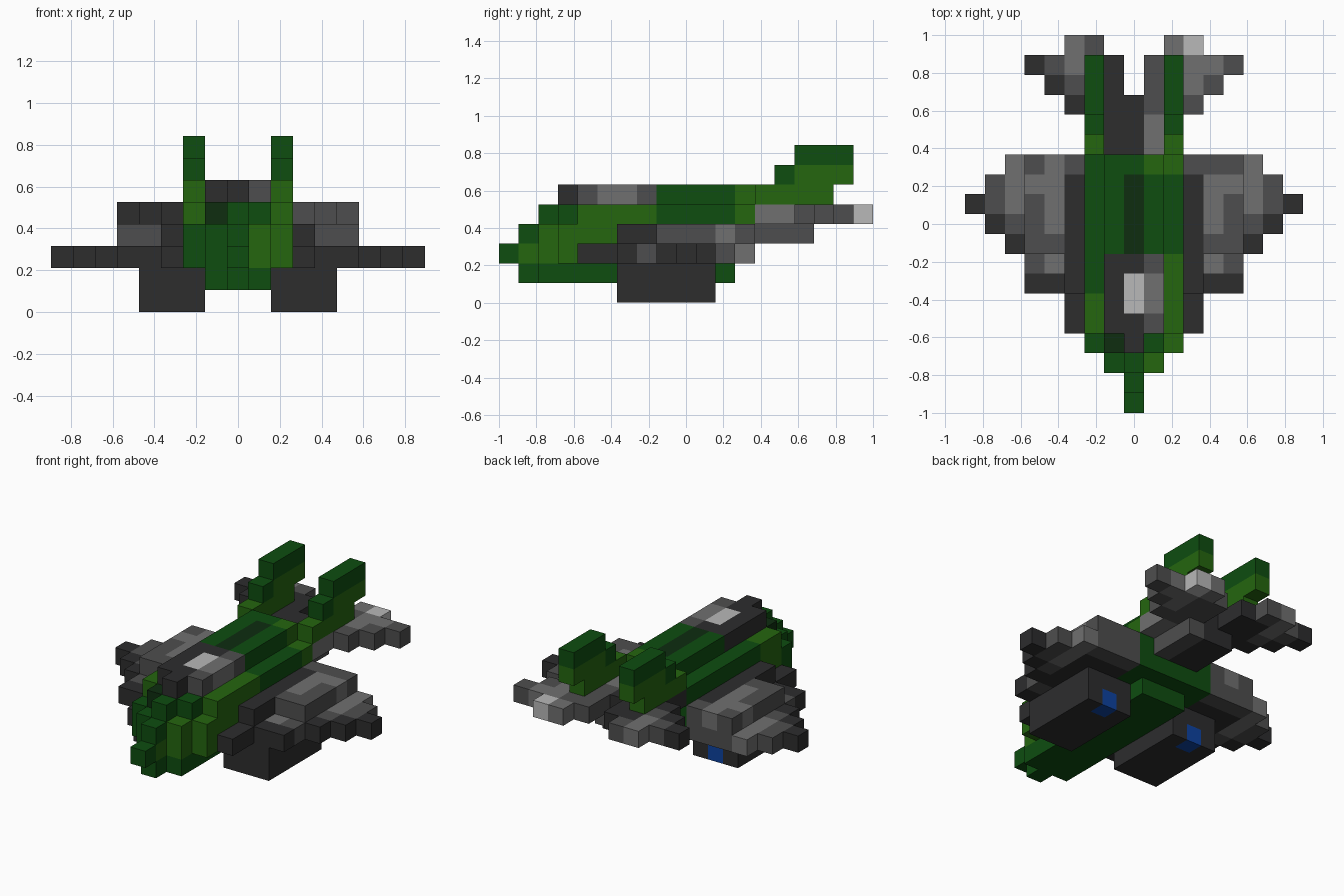
import bpy, bmesh

cube = bpy.data.objects.get("Cube")
if cube:
    bpy.data.objects.remove(cube, do_unlink=True)

U = 2 / 19  # one block

COLOURS = {
    "dark_grey": (0.026, 0.026, 0.027),
    "mid_grey": (0.076, 0.076, 0.077),
    "light_grey": (0.162, 0.162, 0.162),
    "pale_grey": (0.48, 0.48, 0.48),
    "dark_green": (0.0044, 0.074, 0.005),
    "leaf_green": (0.018, 0.133, 0.0048),
    "deep_green": (0.0044, 0.026, 0.005),
    "blue": (0.004, 0.055, 0.35),
}
D, M, L, P, G, F, V, B = COLOURS
mats = {}
for name, rgb in COLOURS.items():
    m = bpy.data.materials.new(name)
    m.diffuse_color = (*rgb, 1)
    m.use_nodes = True
    bsdf = m.node_tree.nodes["Principled BSDF"]
    bsdf.inputs["Base Color"].default_value = (*rgb, 1)
    bsdf.inputs["Roughness"].default_value = 0.9
    mats[name] = m

cells = {}  # block (i across, j front to back, k up) -> (part, colour)


def box(part, colour, i, j, k):
    """Fill inclusive block ranges; each range is a number or a pair."""
    a, b, c = [(r, r) if isinstance(r, int) else r for r in (i, j, k)]
    for x in range(a[0], a[1] + 1):
        for y in range(b[0], b[1] + 1):
            for z in range(c[0], c[1] + 1):
                cells[x, y, z] = (part, colour)


def pair(part, colour, i, j, k):
    """Fill the same blocks on both sides."""
    box(part, colour, i, j, k)
    i = -i if isinstance(i, int) else (-i[1], -i[0])
    box(part, colour, i, j, k)


def paint(colour, i, j, k):
    """Recolour blocks that already exist."""
    a, b, c = [(r, r) if isinstance(r, int) else r for r in (i, j, k)]
    for cell, (part, _) in list(cells.items()):
        if all(r[0] <= v <= r[1] for v, r in zip(cell, (a, b, c))):
            cells[cell] = (part, colour)


# Hull with a stepped nose
for k, start in ((1, 1), (2, 0), (3, 1), (4, 2)):
    box("hull", G, 0, (start, 11 if k == 1 else 12), k)
for k, start in ((1, 2), (2, 2), (3, 2), (4, 3)):
    pair("hull", G, 1, (start, 11 if k == 1 else 12), k)
for k, start in ((2, 3), (3, 3), (4, 4)):
    pair("hull", G, 2, (start, 12), k)
paint(F, 0, 1, 2)
paint(F, 1, (2, 4), (2, 3))
paint(F, 2, (3, 5), (2, 3))
paint(F, 2, (4, 7), 4)
paint(F, 2, 12, 4)
paint(F, -2, (4, 5), (3, 4))
paint(V, -1, 3, 4)

# Spine with canopy
box("spine", D, 0, 3, 5)
box("spine", D, (-1, 1), (4, 7), 5)
box("spine", G, (-1, 1), (8, 12), 5)
paint(M, 1, (4, 7), 5)
paint(L, 1, (5, 6), 5)
paint(P, 0, (5, 6), 5)
paint(V, 0, (8, 11), 5)
paint(F, 1, 12, 5)

# Engines
pair("engines", D, (2, 4), (6, 10), (0, 1))
pair("engines", B, 3, 10, 0)

# Wings, stepped in plan
for i, start, end in ((3, 4, 12), (4, 6, 12), (5, 6, 12),
                      (6, 8, 12), (7, 9, 11), (8, 10, 10)):
    pair("wings", D, i, (start, end), 2)
for s in (-1, 1):
    paint(M, 5 * s, 7, 2)
    paint(L, 4 * s, 7, 2)
    paint(M, 6 * s, (9, 12), 2)
    paint(L, 6 * s, (10, 11), 2)
    paint(M, 7 * s, (10, 11), 2)
    for i in (3, 4, 5):
        paint(M, i * s, 12, 2)
    paint(L, 6 * s, 12, 2)

# Raised wing roots
pair("wing_roots", D, 3, (6, 12), 3)
pair("wing_roots", M, (4, 5), (8, 12), 3)
for s in (-1, 1):
    paint(M, 3 * s, 12, 3)
    paint(L, 4 * s, (9, 11), 3)
    paint(L, 5 * s, 11, 3)
paint(L, -4, 12, 3)
paint(L, 5, 12, 3)
paint(M, 5, 12, 3)

# Tail deck
box("tail_deck", D, (-1, 1), (13, 15), (3, 4))
pair("tail_deck", D, 1, (16, 17), 4)
paint(M, 1, (13, 17), (3, 4))
paint(L, 1, (13, 14), 4)

# Stabilisers
pair("stabilisers", D, 2, (13, 18), 4)
for i, start, end in ((3, 15, 18), (4, 16, 17), (5, 17, 17)):
    pair("stabilisers", D, i, (start, end), 4)
paint(M, (2, 5), (13, 18), 4)
paint(L, 2, (13, 14), 4)
paint(L, 3, (16, 17), 4)
paint(L, 4, 17, 4)
paint(L, 2, 18, 4)
paint(P, 3, 18, 4)
paint(M, -4, 17, 4)
paint(M, -3, 16, 4)
paint(L, -3, (17, 18), 4)
paint(M, -2, 18, 4)

# Tail booms and upright fins
pair("tail_booms", F, 2, (13, 16), 5)
pair("tail_fins", G, 2, 14, 6)
pair("tail_fins", F, 2, (15, 17), 6)
pair("tail_fins", G, 2, (15, 17), 7)

# Build one mesh per part, keeping only the outer faces of the blocks
SIDES = {
    (1, 0, 0): ((1, 0, 0), (1, 1, 0), (1, 1, 1), (1, 0, 1)),
    (-1, 0, 0): ((0, 0, 0), (0, 0, 1), (0, 1, 1), (0, 1, 0)),
    (0, 1, 0): ((0, 1, 0), (0, 1, 1), (1, 1, 1), (1, 1, 0)),
    (0, -1, 0): ((0, 0, 0), (1, 0, 0), (1, 0, 1), (0, 0, 1)),
    (0, 0, 1): ((0, 0, 1), (1, 0, 1), (1, 1, 1), (0, 1, 1)),
    (0, 0, -1): ((0, 0, 0), (0, 1, 0), (1, 1, 0), (1, 0, 0)),
}
for part in dict.fromkeys(p for p, _ in cells.values()):
    bm = bmesh.new()
    slots = list(dict.fromkeys(c for p, c in cells.values() if p == part))
    for cell, (owner, colour) in cells.items():
        if owner != part:
            continue
        for d, corners in SIDES.items():
            if tuple(a + b for a, b in zip(cell, d)) in cells:
                continue
            verts = [bm.verts.new(((cell[0] + x - 0.5) * U,
                                   (cell[1] + y) * U - 1,
                                   (cell[2] + z) * U)) for x, y, z in corners]
            bm.faces.new(verts).material_index = slots.index(colour)
    bmesh.ops.remove_doubles(bm, verts=bm.verts[:], dist=1e-4)
    # Join flat neighbours of the same colour
    bmesh.ops.dissolve_limit(bm, angle_limit=0.01, verts=bm.verts[:],
                             edges=bm.edges[:], delimit={'MATERIAL'})
    mesh = bpy.data.meshes.new(part)
    bm.to_mesh(mesh)
    bm.free()
    for c in slots:
        mesh.materials.append(mats[c])
    bpy.context.collection.objects.link(bpy.data.objects.new(part, mesh))
